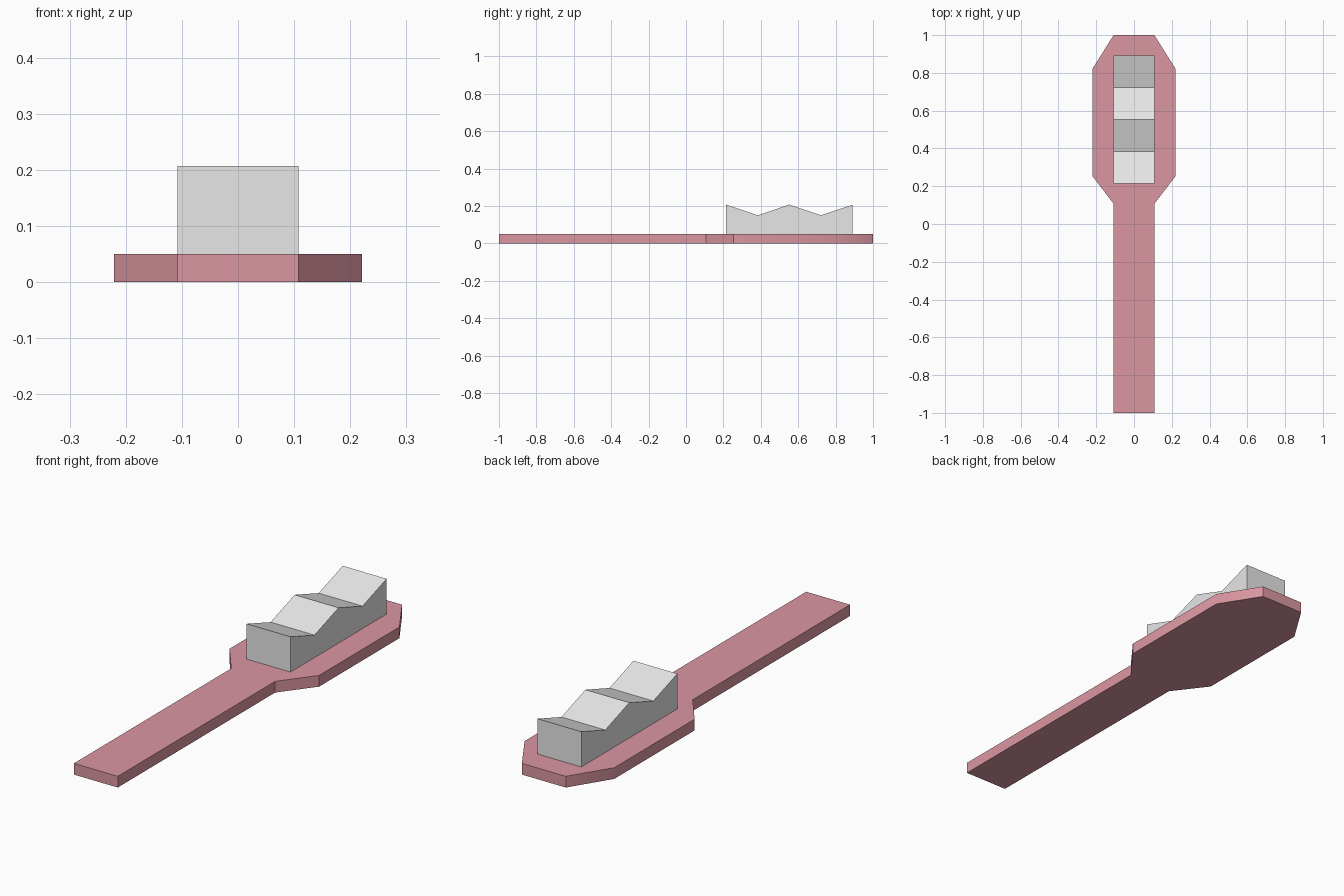
import bpy, bmesh, math

if "Cube" in bpy.data.objects:
    bpy.data.objects.remove(bpy.data.objects["Cube"])


def material(name, color):
    m = bpy.data.materials.new(name)
    m.diffuse_color = (*color, 1)
    m.use_nodes = True
    m.node_tree.nodes["Principled BSDF"].inputs["Base Color"].default_value = m.diffuse_color
    return m


def prism(name, outline, offset, mat):
    """Extrude a closed 3D outline along offset into a solid."""
    bm = bmesh.new()
    face = bm.faces.new([bm.verts.new(p) for p in outline])
    ext = bmesh.ops.extrude_face_region(bm, geom=[face], use_keep_orig=True)
    moved = [g for g in ext["geom"] if isinstance(g, bmesh.types.BMVert)]
    bmesh.ops.translate(bm, verts=moved, vec=offset)
    bmesh.ops.recalc_face_normals(bm, faces=bm.faces)
    me = bpy.data.meshes.new(name)
    bm.to_mesh(me)
    bm.free()
    me.materials.append(mat)
    ob = bpy.data.objects.new(name, me)
    bpy.context.collection.objects.link(ob)
    return ob


pink = material("dusty pink", (0.71, 0.31, 0.36))
grey = material("light grey", (0.8, 0.8, 0.8))

# Flat handle widening into the paddle head, mirrored about x = 0
half = [(0.108, -1), (0.108, 0.107), (0.221, 0.255), (0.221, 0.82), (0.108, 1)]
outline = half + [(-x, y) for x, y in reversed(half)]
body = prism("brush_handle", [(x, y, 0) for x, y in outline], (0, 0, 0.05), pink)

# Only the shallow bend near the tip is smooth
bpy.context.view_layer.objects.active = body
body.select_set(True)
bpy.ops.object.shade_smooth_by_angle(angle=math.radians(35))
body.select_set(False)

# Bristle block with a zigzag top
y0, y1 = 0.215, 0.891
top = [(y0 + (y1 - y0) * i / 4, 0.15 if i % 2 else 0.207) for i in range(5)]
side = [(y1, 0.05), (y0, 0.05)] + top
prism("bristles", [(-0.108, y, z) for y, z in side], (0.216, 0, 0), grey)
